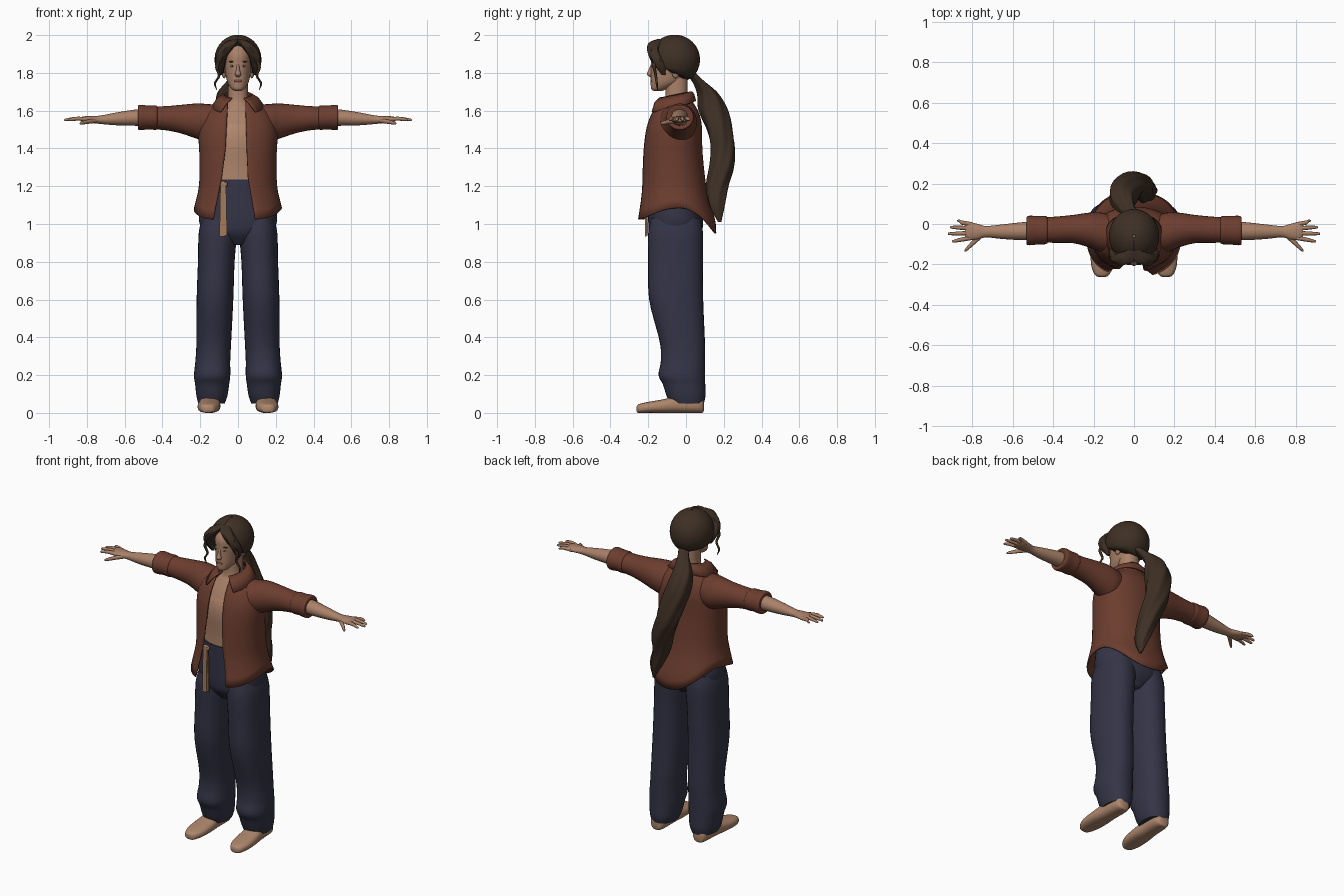
import bpy, bmesh
from math import sin, cos, asin, pi, sqrt, radians

if "Cube" in bpy.data.objects:
    bpy.data.objects.remove(bpy.data.objects["Cube"], do_unlink=True)


def material(name, r, g, b):
    m = bpy.data.materials.new(name)
    m.use_nodes = True
    m.diffuse_color = (r, g, b, 1)
    node = next(n for n in m.node_tree.nodes if n.type == 'BSDF_PRINCIPLED')
    node.inputs["Base Color"].default_value = (r, g, b, 1)
    return m


SKIN = material("skin", .40, .22, .14)
TOP = material("tan_top", .44, .24, .15)
SHOE = material("shoe_tan", .42, .24, .15)
SHIRT = material("rust_brown", .15, .047, .028)
DENIM = material("navy_cloth", .034, .034, .062)
HAIR = material("dark_brown_hair", .048, .029, .018)
LIP = material("lip", .33, .13, .09)
WHITE = material("eye_white", .55, .48, .42)
IRIS = material("iris", .05, .03, .02)
BELT = material("belt_tan", .36, .20, .11)


# ---------- helpers ----------
def finish(name, bm, mats):
    bmesh.ops.recalc_face_normals(bm, faces=bm.faces)
    mesh = bpy.data.meshes.new(name)
    bm.to_mesh(mesh)
    bm.free()
    ob = bpy.data.objects.new(name, mesh)
    bpy.context.collection.objects.link(ob)
    for m in mats:
        mesh.materials.append(m)
    bpy.ops.object.select_all(action='DESELECT')
    ob.select_set(True)
    bpy.context.view_layer.objects.active = ob
    bpy.ops.object.shade_smooth_by_angle(angle=radians(50))
    return ob


def grid(name, rows, mat, wrap=False, caps=False, thick=0):
    """Skin rows of points with quads."""
    bm = bmesh.new()
    vs = [[bm.verts.new(p) for p in row] for row in rows]
    n = len(vs[0])
    for lo, hi in zip(vs, vs[1:]):
        for i in range(n if wrap else n - 1):
            j = (i + 1) % n
            bm.faces.new((lo[i], lo[j], hi[j], hi[i]))
    if caps:
        bm.faces.new(vs[0])
        bm.faces.new(vs[-1])
    ob = finish(name, bm, [mat])
    if thick:
        mod = ob.modifiers.new("thickness", 'SOLIDIFY')
        mod.thickness, mod.offset = thick, 0
    return ob


def smooth(rows, k=5):
    """Catmull-Rom resampling of a list of tuples."""
    out = []
    for i in range(len(rows) - 1):
        a, b, c, d = (rows[min(max(i + o, 0), len(rows) - 1)] for o in (-1, 0, 1, 2))
        for s in range(k):
            t = s / k
            out.append(tuple(q + .5 * t * (r - p + t * (2*p - 5*q + 4*r - u + t * (3*(q - r) + u - p)))
                             for p, q, r, u in zip(a, b, c, d)))
    return out + [rows[-1]]


def lookup(table, z):
    for a, b in zip(table, table[1:]):
        if z <= b[0]:
            t = max(0, (z - a[0]) / (b[0] - a[0]))
            return [p + (q - p) * t for p, q in zip(a[1:], b[1:])]
    return table[-1][1:]


def power(v, p):
    return abs(v) ** p * (1 if v >= 0 else -1)


def loft(name, rows, mat, axis='z', n=24, p=1, side=1, ripple=0):
    """Elliptic rings (x, y, z, a, b) stacked along one axis."""
    rings = []
    for k, (x, y, z, a, b) in enumerate(smooth(rows)):
        ring = []
        for i in range(n):
            w = 2 * pi * i / n
            f = 1 + ripple * sin(6 * w + k * .35)
            u, v = abs(a) * f * power(cos(w), p), abs(b) * f * power(sin(w), p)
            dx, dy, dz = {'z': (u, v, 0), 'x': (0, u, v), 'y': (u, 0, v)}[axis]
            ring.append((side * (x + dx), y + dy, z + dz))
        rings.append(ring)
    return grid(name, rings, mat, wrap=True, caps=True)


def shell(name, mat, low, top, profile, edges, p=1, n=56, m=26, tuck=1, thick=.008):
    """Open wrap round the z axis; angle 0 is the front, low(angle) its hem."""
    rows = []
    for k in range(m + 1):
        t = 1 - (1 - k / m) ** 2
        row = []
        for i in range(n + 1):
            w = 2 * pi * i / n
            z = low(w) + (top - low(w)) * t
            cy, rx, ry = profile(z)
            e0, e1 = edges(z, rx)
            w = e0 + (e1 - e0) * i / n
            f = tuck if k == 0 else 1
            row.append((f * rx * power(sin(w), p), cy - f * ry * power(cos(w), p), z))
        rows.append(row)
    return grid(name, rows, mat, thick=thick)


def blob(name, loc, size, mat):
    bm = bmesh.new()
    bmesh.ops.create_uvsphere(bm, u_segments=16, v_segments=10, radius=1)
    for v in bm.verts:
        v.co = [c + s * q for c, s, q in zip(loc, size, v.co)]
    return finish(name, bm, [mat])


def strip(name, x0, x1, y, z0, z1, lean, mat):
    bm = bmesh.new()
    bmesh.ops.create_cube(bm, size=1)
    for v in bm.verts:
        h = v.co.z + .5
        v.co = ((x0 + x1) / 2 + v.co.x * (x1 - x0) + lean * h, y + v.co.y * .008, z0 + h * (z1 - z0))
    return finish(name, bm, [mat])


# ---------- body and top ----------
body = loft("torso", [(0, -.065, 1.18, .165, .125), (0, -.065, 1.3, .165, .128), (0, -.067, 1.42, .175, .136),
                      (0, -.062, 1.5, .165, .132), (0, -.057, 1.57, .13, .105), (0, -.055, 1.62, .08, .075),
                      (0, -.05, 1.66, .055, .06), (0, -.05, 1.78, .052, .058)], SKIN, n=40, p=.9)
body.data.materials.append(TOP)
for f in body.data.polygons:
    f.material_index = int(f.center.z < 1.53)

# ---------- trousers ----------
loft("trouser_hips", [(0, -.055, .89, .05, .09), (0, -.055, .95, .17, .135), (0, -.055, 1.01, .205, .145),
                      (0, -.06, 1.1, .2, .14), (0, -.065, 1.235, .172, .133)], DENIM, n=40, p=.9)
for side, tag in ((1, "left"), (-1, "right")):
    loft(tag + "_trouser_leg", [
        (.14, .005, .05, .07, .09), (.138, 0, .09, .082, .103), (.137, -.01, .15, .09, .112),
        (.137, -.022, .2, .096, .123), (.133, -.016, .28, .092, .117), (.128, -.02, .38, .092, .12),
        (.122, -.052, .6, .097, .143), (.115, -.055, .8, .097, .145), (.107, -.055, .95, .101, .145),
        (.1, -.055, 1.03, .09, .13)], DENIM, n=32, p=.88, side=side)
    # shoes
    loft(tag + "_shoe", [
        (.158, -.262, .02, .015, .012), (.158, -.25, .023, .036, .023), (.156, -.2, .029, .056, .029),
        (.153, -.12, .036, .06, .036), (.15, -.04, .045, .054, .045), (.147, .05, .045, .05, .045),
        (.147, .085, .04, .038, .04), (.147, .094, .035, .02, .025)], SHOE, axis='y', p=.8, side=side)

# ---------- belt end ----------
strip("belt_end_front", -.098, -.07, -.212, .935, 1.22, .005, BELT)
strip("belt_end_back", -.078, -.058, -.206, .94, 1.2, -.005, BELT)
blob("belt_knot", (-.08, -.205, 1.21), (.025, .012, .018), BELT)

# ---------- open shirt ----------
SHIRT_P = .9
shirt_rows = smooth([(.94, -.055, .245, .212), (1.03, -.055, .24, .205), (1.1, -.06, .225, .186),
                     (1.2, -.065, .203, .168), (1.35, -.07, .2, .156), (1.45, -.068, .205, .149),
                     (1.52, -.062, .2, .142), (1.58, -.057, .175, .125), (1.62, -.055, .13, .103),
                     (1.65, -.055, .085, .085), (1.67, -.055, .075, .08)])
opening = [(1.03, .09, .13), (1.25, .052, .085), (1.4, .046, .066), (1.62, .04, .055), (1.7, .04, .05)]


def shirt_edges(z, rx):
    a, b = (asin(min(1, x / rx) ** (1 / SHIRT_P)) for x in lookup(opening, z))
    return a, 2 * pi - b


def shirt_hem(w):
    c = cos(w)
    return 1.085 - (.06 if c > 0 else .135) * c * c


shell("open_shirt", SHIRT, shirt_hem, 1.67, lambda z: lookup(shirt_rows, z), shirt_edges, p=SHIRT_P)

# collar folds outward from the neck
collar = []
for t in (0, .5, 1):
    row = []
    for i in range(41):
        start = .42 + .3 * t
        w = start + (2 * pi - 2 * start) * i / 40
        front = (1 + cos(w)) / 2
        rx, ry = .074 + .066 * t, .088 + t * (.02 + .062 * front)
        z = 1.7 - .035 * front - t * (.05 + .03 * front) + .012 * (t == .5)
        row.append((rx * sin(w), -.058 - ry * cos(w), z))
    collar.append(row)
grid("shirt_collar", collar, SHIRT, thick=.008)

# ---------- arms ----------
for side, tag in ((1, "left"), (-1, "right")):
    loft(tag + "_sleeve", [
        (.08, -.055, 1.545, .09, .083), (.16, -.042, 1.535, .098, .1), (.22, -.03, 1.545, .086, .093),
        (.3, -.025, 1.555, .07, .076), (.38, -.028, 1.56, .065, .064), (.46, -.03, 1.562, .062, .06)],
        SHIRT, axis='x', n=28, side=side)
    loft(tag + "_rolled_cuff", [
        (.424, -.03, 1.563, .055, .052), (.434, -.03, 1.563, .069, .064), (.475, -.031, 1.564, .07, .063),
        (.515, -.032, 1.564, .073, .067), (.53, -.033, 1.564, .068, .062), (.528, -.034, 1.564, .05, .048)],
        SHIRT, axis='x', n=28, side=side)
    loft(tag + "_forearm_and_palm", [
        (.45, -.03, 1.563, .045, .045), (.54, -.035, 1.563, .045, .043), (.65, -.038, 1.556, .036, .033),
        (.73, -.038, 1.552, .028, .022), (.77, -.038, 1.553, .038, .019), (.815, -.035, 1.554, .045, .016),
        (.835, -.033, 1.554, .038, .011)], SKIN, axis='x', n=20, side=side)
    for finger, y0, y1, tip in (("index", -.068, -.085, .9), ("middle", -.045, -.048, .92),
                                ("ring", -.022, -.016, .91), ("little", -.002, .016, .875)):
        loft(f"{tag}_{finger}_finger", [
            (.8, y0, 1.553, .011, .011), (.85, (y0 + y1) / 2, 1.558, .0105, .0105),
            (tip - .01, y1, 1.552, .007, .007), (tip, y1, 1.55, .002, .002)],
            SKIN, axis='x', n=10, side=side)
    loft(tag + "_thumb", [
        (.745, -.05, 1.548, .014, .012), (.79, -.088, 1.542, .015, .012), (.825, -.122, 1.535, .011, .009),
        (.838, -.133, 1.532, .003, .003)], SKIN, axis='x', n=10, side=side)

# ---------- head ----------
loft("head", [(0, -.15, 1.703, .012, .018), (0, -.142, 1.715, .034, .042), (0, -.105, 1.75, .056, .082),
              (0, -.082, 1.8, .067, .104), (0, -.075, 1.85, .072, .11), (0, -.07, 1.9, .072, .112),
              (0, -.065, 1.95, .058, .085), (0, -.06, 1.975, .03, .05)], SKIN, n=32, p=.95)
loft("nose", [(0, -.176, 1.85, .007, .008), (0, -.187, 1.815, .009, .012), (0, -.193, 1.792, .017, .014),
              (0, -.184, 1.778, .008, .006)], SKIN, n=14)
blob("lips", (0, -.181, 1.757), (.023, .008, .007), LIP)
for side, tag in ((1, "left"), (-1, "right")):
    blob(tag + "_eye", (side * .03, -.173, 1.836), (.013, .007, .006), WHITE)
    blob(tag + "_iris", (side * .03, -.178, 1.836), (.005, .004, .005), IRIS)
    blob(tag + "_eyebrow", (side * .032, -.174, 1.859), (.018, .006, .0035), HAIR)
    blob(tag + "_ear", (side * .074, -.055, 1.805), (.012, .02, .034), SKIN)

# ---------- hair ----------
hairline = smooth([(0, 1.945), (.5, 1.92), (.85, 1.85), (1.3, 1.805), (2, 1.78), (pi, 1.755)])


def hair_profile(z):
    f = sqrt(max(0, 1 - ((z - 1.87) / .13) ** 2))
    return -.06, .122 * f, .132 * f


shell("hair_cap", HAIR, lambda w: lookup(hairline, min(w, 2 * pi - w))[0], 1.9999, hair_profile,
      lambda z, rx: (0, 2 * pi), tuck=.72, thick=.004)
for side, tag in ((1, "left"), (-1, "right")):
    loft(tag + "_front_lock", [
        (.0, -.125, 1.98, .02, .02), (.03, -.163, 1.962, .035, .032), (.065, -.172, 1.925, .034, .032),
        (.09, -.158, 1.88, .03, .034), (.096, -.135, 1.835, .022, .03), (.088, -.12, 1.79, .006, .01)],
        HAIR, n=18, side=side, ripple=.09)
    loft(tag + "_loose_strand", [
        (.095, -.17, 1.88, .01, .01), (.112, -.168, 1.83, .009, .009), (.1, -.16, 1.785, .007, .007),
        (.122, -.155, 1.745, .006, .006), (.112, -.15, 1.71, .002, .002)], HAIR, n=8, side=side)
loft("ponytail", [
    (0, .02, 1.8, .03, .03), (-.025, .065, 1.755, .034, .034), (-.055, .115, 1.69, .055, .055),
    (-.052, .145, 1.6, .07, .075), (-.03, .178, 1.5, .075, .068), (-.005, .195, 1.4, .071, .064),
    (.03, .188, 1.3, .062, .063), (.052, .165, 1.2, .05, .058), (.08, .165, 1.1, .034, .042),
    (.1, .178, 1.01, .006, .008)], HAIR, n=36, ripple=.06)
